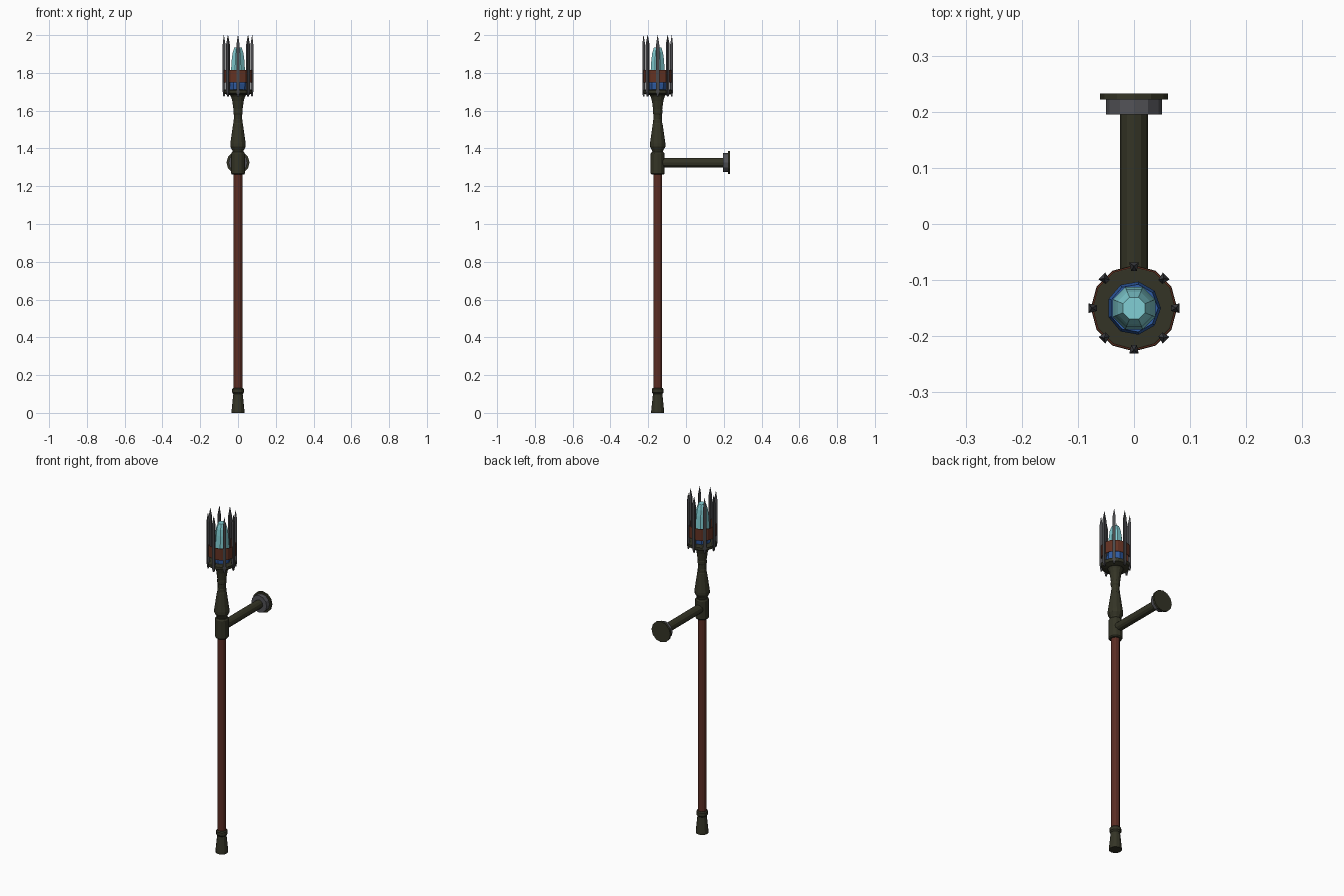
import bpy, bmesh, math
from mathutils import Matrix, Vector

if "Cube" in bpy.data.objects:
    bpy.data.objects.remove(bpy.data.objects["Cube"])

AXIS_Y = -0.15   # staff axis


def mat(name, r, g, b):
    m = bpy.data.materials.new(name)
    m.diffuse_color = (r, g, b, 1)
    m.use_nodes = True
    m.node_tree.nodes["Principled BSDF"].inputs["Base Color"].default_value = m.diffuse_color
    return m


OLIVE = mat("dark_olive_metal", 0.034, 0.034, 0.019)
RUST = mat("red_brown_wood", 0.105, 0.026, 0.017)
BAND = mat("rust_band", 0.125, 0.032, 0.016)
GREY = mat("grey_steel", 0.085, 0.085, 0.095)
SPIKE = mat("dark_steel", 0.065, 0.066, 0.072)
CYAN = mat("pale_cyan_crystal", 0.22, 0.62, 0.66)
BLUE = mat("deep_blue_crystal", 0.03, 0.11, 0.38)


def finish(name, bm, material):
    bmesh.ops.recalc_face_normals(bm, faces=bm.faces)
    me = bpy.data.meshes.new(name)
    bm.to_mesh(me)
    bm.free()
    me.materials.append(material)
    ob = bpy.data.objects.new(name, me)
    bpy.context.collection.objects.link(ob)
    return ob


def lathe(name, profile, material, sides=12, turn=0.0, closed=False, matrix=None):
    """Spin (radius, height) points round z; cap the ends, or close the loop."""
    bm = bmesh.new()
    rings = []
    for r, z in profile:
        rings.append([bm.verts.new((r * math.cos(turn + 2 * math.pi * i / sides),
                                    r * math.sin(turn + 2 * math.pi * i / sides), z))
                      for i in range(sides)])
    pairs = list(zip(rings, rings[1:]))
    if closed:
        pairs.append((rings[-1], rings[0]))
    else:
        bm.faces.new(rings[0])
        bm.faces.new(rings[-1])
    for a, b in pairs:
        for i in range(sides):
            j = (i + 1) % sides
            bm.faces.new((a[i], a[j], b[j], b[i]))
    bm.transform(matrix or Matrix.Translation((0, AXIS_Y, 0)))
    return finish(name, bm, material)


# Foot and shaft
lathe("foot", [(0.034, 0), (0.034, 0.012), (0.025, 0.1), (0.031, 0.108),
               (0.031, 0.126), (0.026, 0.132)], OLIVE)
lathe("shaft", [(0.023, 0.12), (0.023, 1.28)], RUST)

# Collar that holds the staff
lathe("collar", [(0.032, 1.262), (0.037, 1.268), (0.037, 1.372), (0.032, 1.38)], OLIVE)

# Turned neck with ribs, flaring into the cup
lathe("neck", [(0.026, 1.375), (0.03, 1.39), (0.041, 1.41), (0.041, 1.425), (0.036, 1.46),
               (0.026, 1.53), (0.024, 1.535), (0.024, 1.55), (0.022, 1.555), (0.022, 1.58),
               (0.025, 1.585), (0.025, 1.6), (0.024, 1.605), (0.03, 1.65),
               (0.036, 1.672), (0.046, 1.69)], OLIVE)
lathe("cup_plate", [(0.05, 1.682), (0.074, 1.69), (0.077, 1.695), (0.077, 1.708),
                    (0.072, 1.711)], OLIVE)

# Open band that ties the spikes together
lathe("band", [(0.076, 1.748), (0.076, 1.816), (0.073, 1.816), (0.073, 1.748)],
      BAND, closed=True)

# Crystal: blue root and cut cyan stone
lathe("crystal_root", [(0.044, 1.705), (0.048, 1.74), (0.043, 1.775)], BLUE, sides=9)
lathe("crystal", [(0.037, 1.76), (0.041, 1.80), (0.036, 1.87), (0.031, 1.905),
                  (0.021, 1.935)], CYAN, sides=8, turn=math.pi / 8)

# Eight spikes with a wedge-shaped section, pointed at both ends
SECTION = [(0.066, -0.005), (0.081, -0.0085), (0.081, 0.0085), (0.066, 0.005)]
LEVELS = [(0.45, 1.674), (1, 1.70), (1, 1.95), (0.08, 2.0)]
for k in range(8):
    bm = bmesh.new()
    rings = [[bm.verts.new((0.075 + (x - 0.075) * s, y * s, z)) for x, y in SECTION]
             for s, z in LEVELS]
    bm.faces.new(rings[0])
    bm.faces.new(rings[-1])
    for a, b in zip(rings, rings[1:]):
        for i in range(4):
            j = (i + 1) % 4
            bm.faces.new((a[i], a[j], b[j], b[i]))
    bm.transform(Matrix.Translation((0, AXIS_Y, 0)) @ Matrix.Rotation(k * math.pi / 4, 4, 'Z'))
    finish(f"spike_{k + 1}", bm, SPIKE)

# Wall bracket: arm, flange and plate running back along +y
back = Matrix.Translation((0, 0, 1.325)) @ Matrix.Rotation(-math.pi / 2, 4, 'X')
lathe("arm", [(0.025, -0.15), (0.025, 0.2)], OLIVE, matrix=back)
lathe("flange", [(0.05, 0.195), (0.05, 0.223)], GREY, matrix=back)
lathe("wall_plate", [(0.061, 0.222), (0.061, 0.233)], OLIVE, matrix=back)
